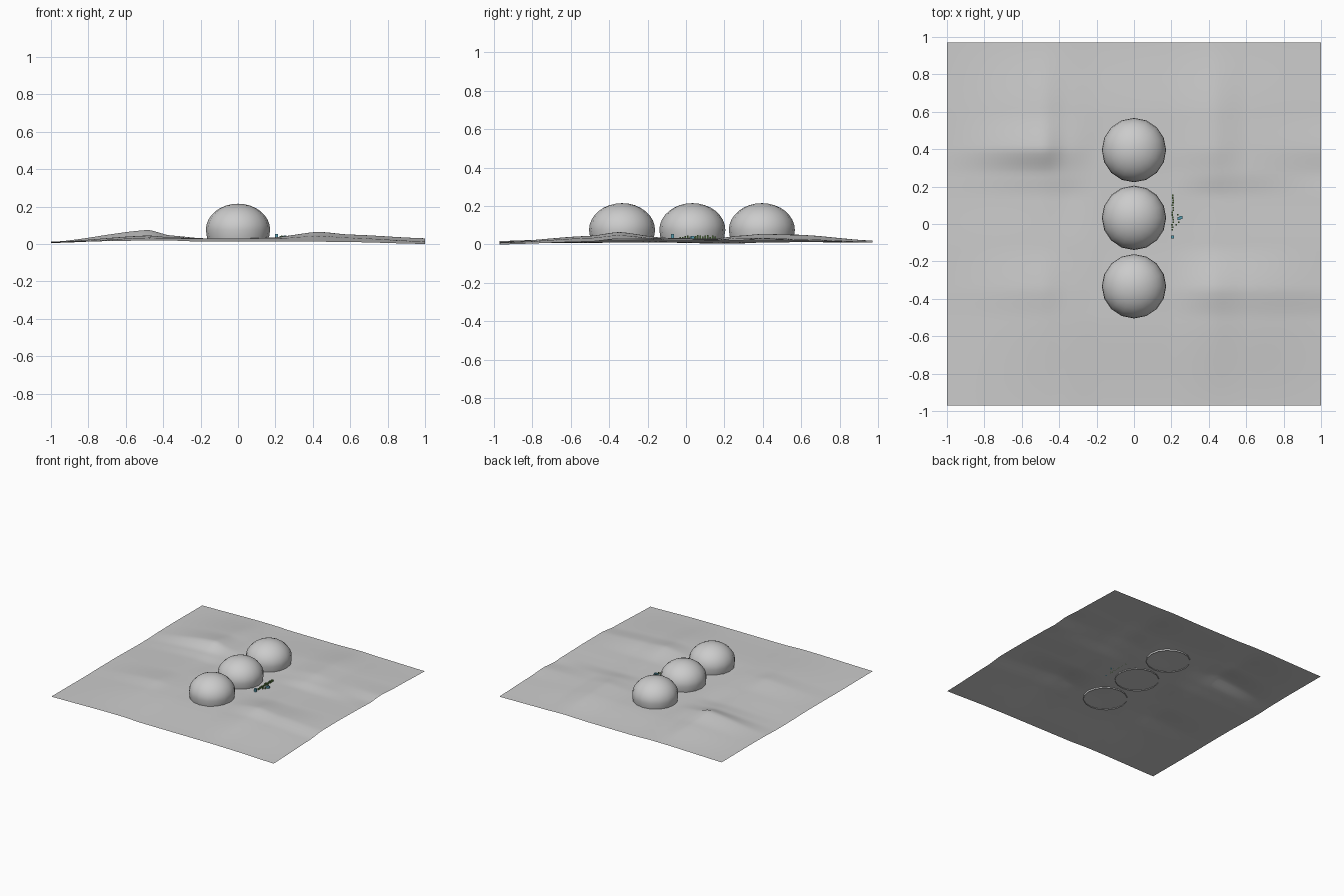
import bpy, bmesh, math, random

if "Cube" in bpy.data.objects:
    bpy.data.objects.remove(bpy.data.objects["Cube"])
random.seed(4)

# Terrain control heights: rows run along y, columns along x
XS = [-1, -.48, -.36, -.19, .19, .43, .6, 1]
YS = [-.97, -.5, -.35, -.12, .15, .27, .4, .6, .97]
H = [
    [.010, .018, .018, .012, .012, .012, .010, .000],
    [.008, .035, .033, .030, .030, .045, .035, .015],
    [.010, .045, .035, .030, .035, .065, .050, .030],
    [.010, .030, .030, .030, .030, .035, .030, .030],
    [.005, .025, .020, .030, .030, .030, .025, .025],
    [.005, .035, .030, .030, .030, .045, .035, .020],
    [.010, .075, .045, .030, .035, .055, .035, .030],
    [.012, .050, .035, .030, .035, .050, .030, .020],
    [.010, .020, .020, .015, .015, .020, .015, .010],
]


def locate(values, v):
    i = 0
    while i < len(values) - 2 and v > values[i + 1]:
        i += 1
    t = min(1, max(0, (v - values[i]) / (values[i + 1] - values[i])))
    return i, 0.5 * t + 0.5 * t * t * (3 - 2 * t)


def height(x, y):
    i, u = locate(XS, x)
    j, v = locate(YS, y)
    a = H[j][i] * (1 - u) + H[j][i + 1] * u
    b = H[j + 1][i] * (1 - u) + H[j + 1][i + 1] * u
    return a * (1 - v) + b * v


def add_object(name, bm, smooth=True):
    mesh = bpy.data.meshes.new(name)
    bm.to_mesh(mesh)
    bm.free()
    for p in mesh.polygons:
        p.use_smooth = smooth
    ob = bpy.data.objects.new(name, mesh)
    bpy.context.collection.objects.link(ob)
    return ob


def material(name, color):
    m = bpy.data.materials.new(name)
    m.diffuse_color = color
    m.use_nodes = True
    m.node_tree.nodes["Principled BSDF"].inputs["Base Color"].default_value = m.diffuse_color
    return m


# Rolling ground sheet with a level pad under the domes
bm = bmesh.new()
bmesh.ops.create_grid(bm, x_segments=80, y_segments=78, size=1)
for v in bm.verts:
    v.co.y *= .97
    v.co.z = height(v.co.x, v.co.y)
add_object("terrain", bm)


# Domes: revolved profile, slightly pulled in at the foot
def dome(name, cy, sides=16, rings=8, r=.172):
    bm = bmesh.new()
    profile = [(r * .95, .022), (r * .97, .04)]
    for k in range(rings):
        a = math.pi / 2 * k / rings
        profile.append((r * math.cos(a), .075 + .14 * math.sin(a)))
    loops = []
    for rad, z in profile:
        loops.append([bm.verts.new((rad * math.cos(2 * math.pi * s / sides),
                                    cy + rad * math.sin(2 * math.pi * s / sides), z))
                      for s in range(sides)])
    for lo, hi in zip(loops, loops[1:]):
        for s in range(sides):
            n = (s + 1) % sides
            bm.faces.new((lo[s], lo[n], hi[n], hi[s]))
    top = bm.verts.new((0, cy, .215))
    for s in range(sides):
        bm.faces.new((loops[-1][s], loops[-1][(s + 1) % sides], top))
    add_object(name, bm)


for label, cy in (("front", -.333), ("middle", .033), ("back", .395)):
    dome("dome_" + label, cy)


# Tiny plants and crates beside the middle dome
def box_cluster(name, spots, size, mat):
    bm = bmesh.new()
    for x, y, h in spots:
        z0 = height(x, y)
        new = bmesh.ops.create_cube(bm, size=1)["verts"]
        for v in new:
            v.co = (x + v.co.x * size, y + v.co.y * size, z0 + (v.co.z + .5) * h)
    add_object(name, bm, False).data.materials.append(mat)


green = material("leaf_green", (.12, .25, .06, 1))
blue = material("crate_blue", (.1, .35, .45, 1))
box_cluster("plant_row", [(.207 + random.uniform(-.004, .004), -.03 + .013 * k,
                           random.uniform(.008, .02)) for k in range(15)], .009, green)
box_cluster("loose_plants", [(.24, .01, .012), (.235, .05, .014), (.225, -.005, .012)], .008, green)
box_cluster("crates", [(.207, -.07, .024), (.25, .035, .014), (.24, .03, .012)], .016, blue)
